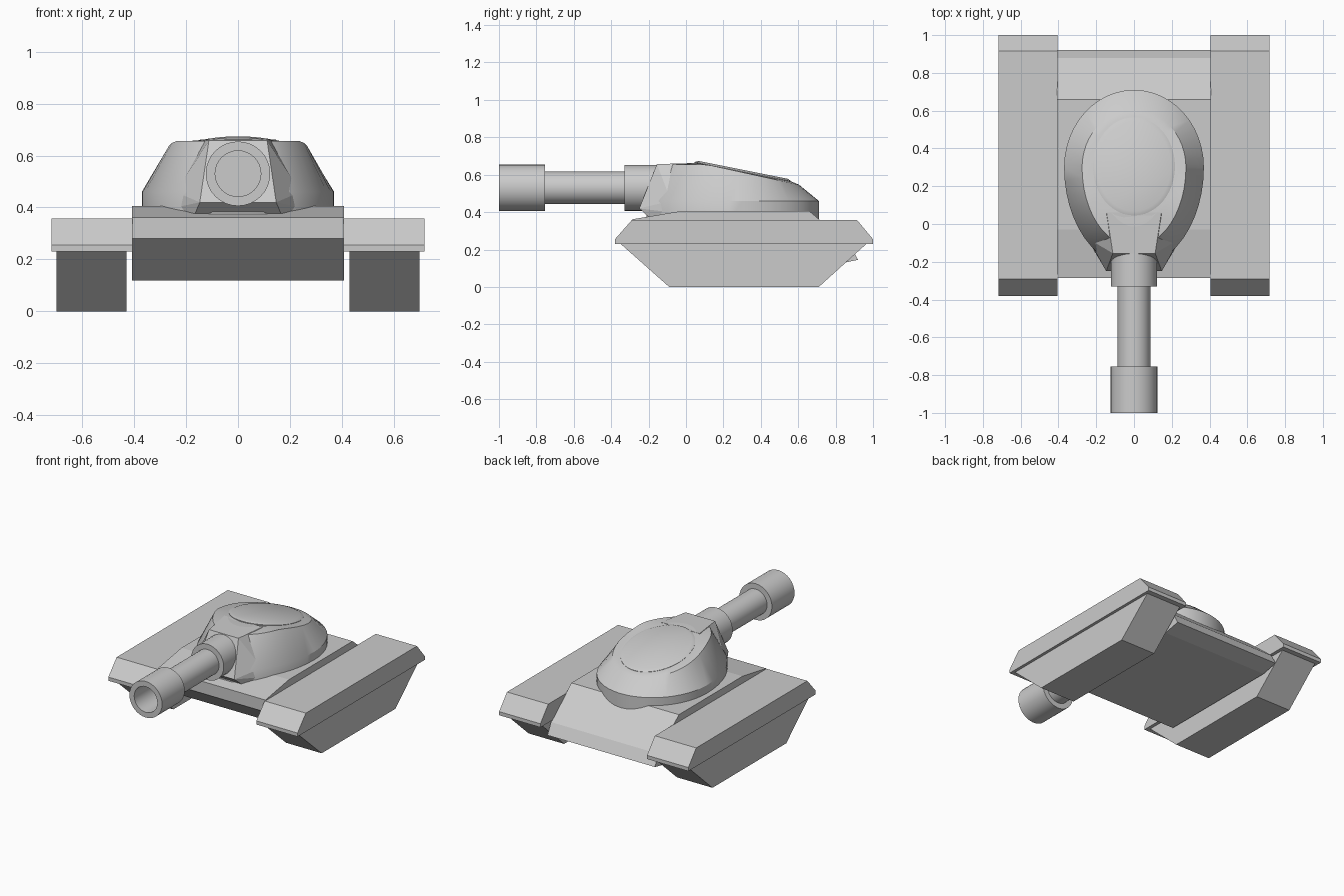
import bpy, bmesh, math

if "Cube" in bpy.data.objects:
    bpy.data.objects.remove(bpy.data.objects["Cube"])


def finish(name, bm, smooth=None):
    bmesh.ops.recalc_face_normals(bm, faces=bm.faces)
    me = bpy.data.meshes.new(name)
    bm.to_mesh(me)
    bm.free()
    ob = bpy.data.objects.new(name, me)
    bpy.context.collection.objects.link(ob)
    if smooth:
        bpy.ops.object.select_all(action='DESELECT')
        ob.select_set(True)
        bpy.context.view_layer.objects.active = ob
        bpy.ops.object.shade_smooth_by_angle(angle=math.radians(smooth))
    return ob


def extrude_x(name, profile, x0, x1):
    """Prism from a (y, z) side profile."""
    bm = bmesh.new()
    a = [bm.verts.new((x0, y, z)) for y, z in profile]
    b = [bm.verts.new((x1, y, z)) for y, z in profile]
    n = len(a)
    bm.faces.new(a)
    bm.faces.new(b)
    for i in range(n):
        j = (i + 1) % n
        bm.faces.new((a[i], a[j], b[j], b[i]))
    return finish(name, bm)


def loft(name, rings, smooth=30):
    """Skin a stack of closed rings, capping both ends."""
    bm = bmesh.new()
    vs = [[bm.verts.new(p) for p in r] for r in rings]
    n = len(vs[0])
    for a, b in zip(vs, vs[1:]):
        for i in range(n):
            j = (i + 1) % n
            bm.faces.new((a[i], a[j], b[j], b[i]))
    bm.faces.new(vs[0])
    bm.faces.new(vs[-1])
    return finish(name, bm, smooth)


def tube(name, profile, z=0.53, n=32):
    """Round part along y from (y, radius) pairs."""
    ang = [2 * math.pi * i / n for i in range(n)]
    return loft(name, [[(r * math.cos(t), y, z + r * math.sin(t)) for t in ang]
                       for y, r in profile])


# hull
extrude_x("hull", [(-0.285, 0.28), (-0.285, 0.362), (-0.03, 0.405), (0.66, 0.405),
                   (0.88, 0.22), (0.92, 0.145), (0.80, 0.12), (-0.10, 0.12)], -0.408, 0.408)

# tracks and fenders, both sides
for side, s in (("left", -1), ("right", 1)):
    extrude_x(side + "_fender", [(-0.38, 0.23), (-0.38, 0.255), (-0.29, 0.357), (0.915, 0.357),
                                 (1.0, 0.255), (1.0, 0.23)], s * 0.405, s * 0.718)
    extrude_x(side + "_track", [(-0.355, 0.235), (-0.09, 0), (0.71, 0), (0.97, 0.235)],
              s * 0.428, s * 0.698)


# turret shell: egg-shaped rings, longer at the front
def egg(rx, back, front, zf, cy=0.3, n=48, ymin=-0.21):
    pts = []
    for i in range(n):
        t = 2 * math.pi * i / n
        y = cy + math.sin(t) * (back if math.sin(t) > 0 else front)
        y = max(y, ymin)
        pts.append((rx * math.cos(t), y, zf(y)))
    return pts


def shoulder(y):
    return min(0.655, 0.613 - 0.22 * (y - 0.3))


def roof(y):
    return 0.663 - 0.2 * (y - 0.06)


loft("turret", [egg(0.37, 0.41, 0.53, lambda y: 0.35),
                egg(0.37, 0.41, 0.53, lambda y: 0.46),
                egg(0.275, 0.305, 0.42, shoulder),
                egg(0.235, 0.27, 0.28, lambda y: min(0.662, roof(y)))])

# roof hatch, tilted with the turret roof
loft("roof_hatch", [egg(0.217, 0.26, 0.26, lambda y: roof(y) - 0.03, 0.305),
                    egg(0.217, 0.26, 0.26, lambda y: roof(y) + 0.002, 0.305),
                    egg(0.195, 0.238, 0.238, lambda y: roof(y) + 0.012, 0.305)])

# faceted nose around the gun
bm = bmesh.new()
for s in (-1, 1):
    for x, y, z in [(0.145, 0.06, 0.662), (0.112, -0.155, 0.657), (0.147, -0.25, 0.42),
                    (0.17, -0.19, 0.365), (0.24, -0.09, 0.40), (0.24, -0.08, 0.46),
                    (0.2, 0.1, 0.36)]:
        bm.verts.new((s * x, y, z))
bmesh.ops.convex_hull(bm, input=bm.verts)
bmesh.ops.dissolve_limit(bm, angle_limit=0.03, verts=bm.verts, edges=bm.edges)
finish("turret_nose", bm)

# gun
tube("gun_collar", [(-0.14, 0.123), (-0.33, 0.123)])
tube("gun_barrel", [(-0.3, 0.087), (-0.78, 0.087)])
tube("muzzle", [(-0.755, 0.08), (-0.755, 0.124), (-1.0, 0.124), (-1.0, 0.088), (-0.80, 0.088)])
